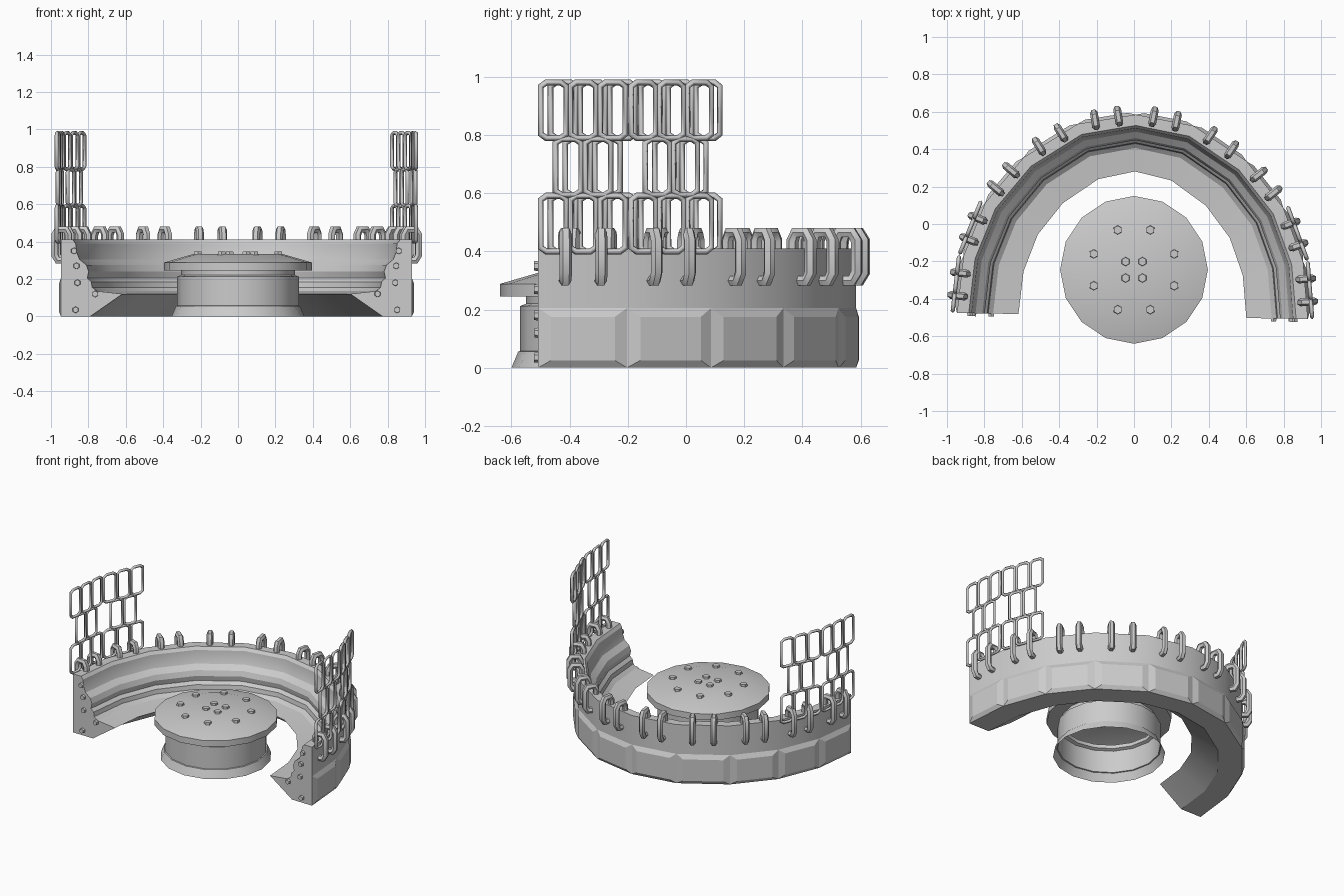
import bpy, bmesh, math
from mathutils import Vector, Matrix

if "Cube" in bpy.data.objects:
    bpy.data.objects.remove(bpy.data.objects["Cube"])

TURN = Matrix.Rotation(math.radians(-1), 4, 'Z')   # the booth sits very slightly turned

# Outer plan line of the booth: one half, then mirrored
half = [(0.938, -0.492), (0.908, -0.187), (0.797, 0.1), (0.597, 0.345), (0.31, 0.53)]
path = [Vector(p) for p in half] + [Vector((0, 0.585))] + [Vector((-x, y)) for x, y in reversed(half)]
N = len(path) - 1


def seg_normal(i):
    d = (path[i + 1] - path[i]).normalized()
    return Vector((d.y, -d.x))


# Mitred outward directions at each path point
miter = []
for i in range(N + 1):
    if i in (0, N):
        miter.append(Vector((1 if i == 0 else -1, 0)))
    else:
        a, b = seg_normal(i - 1), seg_normal(i)
        m = (a + b).normalized()
        miter.append(m / m.dot(a))


def at(i, out, z):
    p = path[i] + miter[i] * out
    return Vector((p.x, p.y, z))


def finish(name, bm, angle=None, turn=True):
    bmesh.ops.recalc_face_normals(bm, faces=bm.faces)
    me = bpy.data.meshes.new(name)
    bm.to_mesh(me)
    bm.free()
    ob = bpy.data.objects.new(name, me)
    bpy.context.collection.objects.link(ob)
    if turn:
        ob.matrix_world = TURN
    if angle:
        bpy.ops.object.select_all(action='DESELECT')
        ob.select_set(True)
        bpy.context.view_layer.objects.active = ob
        bpy.ops.object.shade_smooth_by_angle(angle=math.radians(angle))
    return ob


def loops(name, paths, radius, res, angle=None):
    cu = bpy.data.curves.new(name, 'CURVE')
    cu.dimensions = '3D'
    cu.bevel_depth, cu.bevel_resolution = radius, res
    for pts in paths:
        s = cu.splines.new('POLY')
        s.points.add(len(pts) - 1)
        for q, p in zip(s.points, pts):
            q.co = (*p, 1)
        s.use_cyclic_u = True
    ob = bpy.data.objects.new(name, cu)
    bpy.context.collection.objects.link(ob)
    ob.matrix_world = TURN
    bpy.ops.object.select_all(action='DESELECT')
    ob.select_set(True)
    bpy.context.view_layer.objects.active = ob
    bpy.ops.object.convert(target='MESH')
    if angle:
        bpy.ops.object.shade_smooth_by_angle(angle=math.radians(angle))


def bolt(bm, loc, r, h, rot=Matrix()):
    bmesh.ops.create_cone(bm, cap_ends=True, segments=6, radius1=r, radius2=r * 0.9, depth=h,
                          matrix=Matrix.Translation(loc) @ rot)


# Booth body: seat and backrest section (inward depth, height) swept along the path
section = [(0, 0), (0, .41), (.06, .41), (.075, .39), (.08, .345), (.095, .305), (.13, .275),
           (.142, .24), (.135, .205), (.155, .185), (.16, .155), (.185, .135), (.315, .12), (.15, 0)]
bm = bmesh.new()
rows = []
for i in range(N + 1):
    deep = .95 + .1 * abs(path[i].x)     # the seat is a little deeper at the sides
    rows.append([bm.verts.new(at(i, -d * deep, z)) for d, z in section])
for a, b in zip(rows, rows[1:]):
    for k in range(len(section)):
        j = (k + 1) % len(section)
        bm.faces.new((a[k], a[j], b[j], b[k]))
bm.faces.new(rows[0])
bm.faces.new(rows[-1])
finish("booth_seat", bm, 25)

# Chamfered lower panels around the outside
bm = bmesh.new()
for i in range(N):
    t = (path[i + 1] - path[i]).normalized() * 0.045
    t = Vector((t.x, t.y, 0))
    base = [at(i, 0, 0), at(i + 1, 0, 0), at(i + 1, 0, .205), at(i, 0, .205)]
    face = [at(i, .016, .025) + t, at(i + 1, .016, .025) - t,
            at(i + 1, .016, .175) - t, at(i, .016, .175) + t]
    lo = [bm.verts.new(p) for p in base]
    hi = [bm.verts.new(p) for p in face]
    bm.faces.new(hi)
    bm.faces.new(lo)
    for k in range(4):
        j = (k + 1) % 4
        bm.faces.new((lo[k], lo[j], hi[j], hi[k]))
finish("outer_panels", bm)

# Bolts on the two end faces
bm = bmesh.new()
for s in (-1, 1):
    for x, z in ((.868, .35), (.855, .27), (.85, .18), (.86, .035), (.755, .12)):
        bolt(bm, (s * x, -.499, z), .018, .018, Matrix.Rotation(math.pi / 2, 4, 'X'))
finish("end_bolts", bm)

# Pairs of rings hooked over the back edge of each segment
rings = []
for i in range(N):
    n = seg_normal(i)
    n = Vector((n.x, n.y, 0))
    for f in (.3, .7):
        c = path[i].lerp(path[i + 1], f)
        c = Vector((c.x, c.y, .382)) + n * .006
        outline = [(-.036, -.06), (-.036, .055), (-.022, .083), (.022, .083), (.038, .055),
                   (.038, -.055), (.022, -.083), (-.018, -.083)]
        rings.append([c + n * u + Vector((0, 0, v)) for u, v in outline])
loops("back_rings", rings, .021, 1, 50)

# Chain link screens above the front two segments on each side
links = []
for i in (0, 1, N - 2, N - 1):
    n = seg_normal(i)
    n = Vector((n.x, n.y, 0)) * .024
    a, b = at(i, 0, 0) + n, at(i + 1, 0, 0) + n
    d = (b - a).normalized()
    for z, spots in ((.495, (1, 3, 5)), (.69, (2, 4)), (.885, (1, 3, 5))):
        for k in spots:
            c = a.lerp(b, k / 6) + Vector((0, 0, z))
            w, h = .044, .096
            outline = [(-w, -h + .014), (-w, h - .014), (-w * .55, h), (w * .55, h),
                       (w, h - .014), (w, -h + .014), (w * .55, -h), (-w * .55, -h)]
            links.append([c + d * u + Vector((0, 0, v)) for u, v in outline])
loops("link_screens", links, .011, 0)

# Round table turned from one profile, open underneath
CY, SIDES = -.245, 16
profile = [(.355, 0), (.332, .055), (.325, .057), (.325, .212), (.305, .22), (.305, .245),
           (.395, .245), (.395, .288), (.24, .333)]
bm = bmesh.new()
turned = [[bm.verts.new((r * math.cos(2 * math.pi * k / SIDES), CY + r * math.sin(2 * math.pi * k / SIDES), z))
           for k in range(SIDES)] for r, z in profile]
for a, b in zip(turned, turned[1:]):
    for k in range(SIDES):
        j = (k + 1) % SIDES
        bm.faces.new((a[k], a[j], b[j], b[k]))
bm.faces.new(turned[-1])
finish("round_table", bm, 30, False)

# Bolts on the table top
bm = bmesh.new()
for s in (-1, 1):
    for t in (-1, 1):
        for x, y in ((.087, .213), (.215, .085), (.045, .044)):
            bolt(bm, (s * x, CY + t * y, .337), .025, .018)
finish("table_bolts", bm, None, False)
